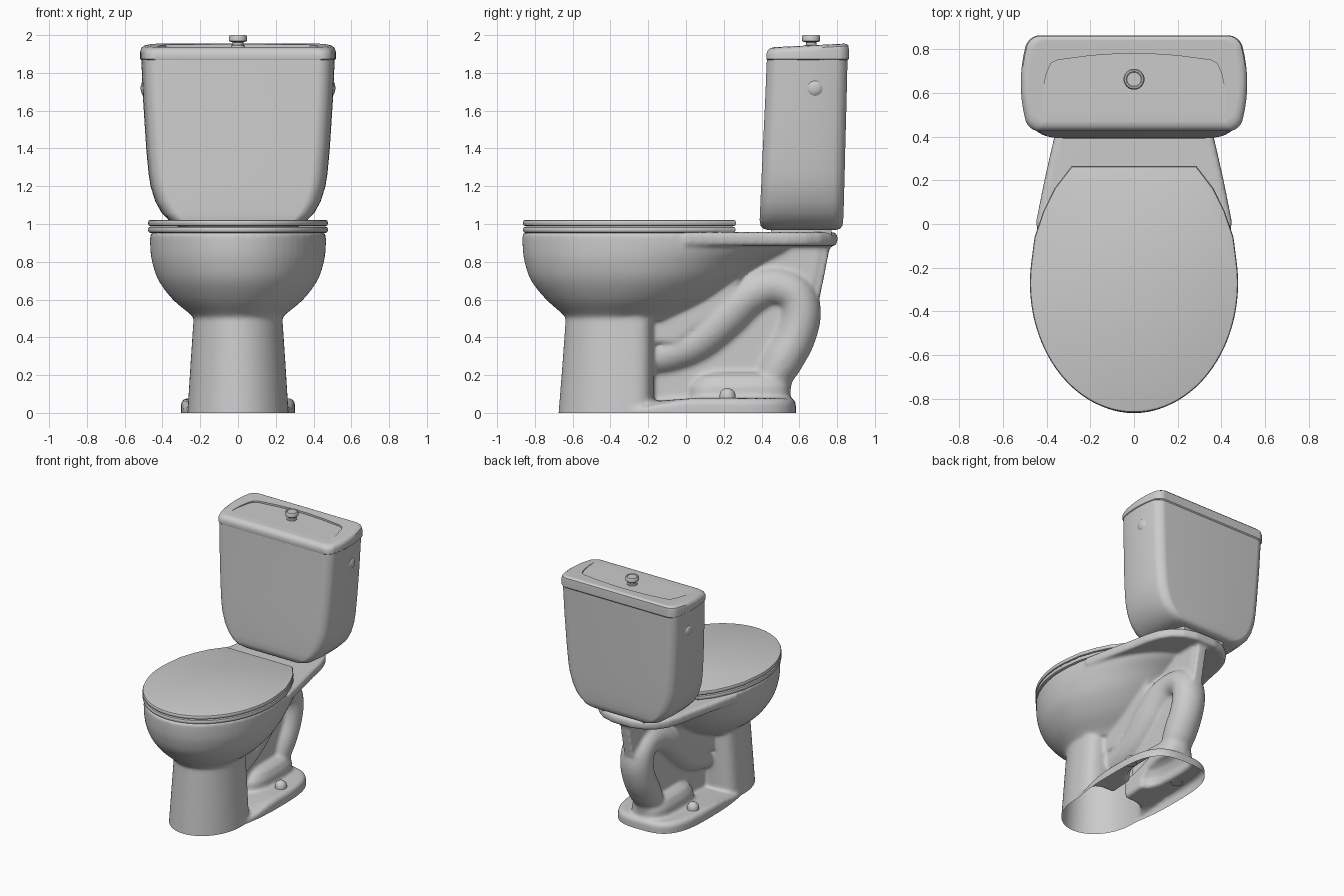
import bpy, bmesh, math
from mathutils import Vector

if "Cube" in bpy.data.objects:
    bpy.data.objects.remove(bpy.data.objects["Cube"], do_unlink=True)

ceramic = bpy.data.materials.new("grey ceramic")
ceramic.use_nodes = True
COLOUR = (0.6, 0.6, 0.6, 1)
ceramic.diffuse_color = COLOUR
ceramic.node_tree.nodes["Principled BSDF"].inputs["Base Color"].default_value = COLOUR


def activate(ob):
    bpy.ops.object.select_all(action='DESELECT')
    ob.select_set(True)
    bpy.context.view_layer.objects.active = ob


def finish(name, bm, angle=35):
    bmesh.ops.recalc_face_normals(bm, faces=bm.faces)
    mesh = bpy.data.meshes.new(name)
    bm.to_mesh(mesh)
    bm.free()
    ob = bpy.data.objects.new(name, mesh)
    bpy.context.collection.objects.link(ob)
    mesh.materials.append(ceramic)
    activate(ob)
    bpy.ops.object.shade_smooth_by_angle(angle=math.radians(angle))
    return ob


def apply_all(ob):
    activate(ob)
    for m in list(ob.modifiers):
        bpy.ops.object.modifier_apply(modifier=m.name)


def spline(rows, n=5):
    """Catmull-Rom resampling of a list of equal-length tuples."""
    out = []
    for i in range(len(rows) - 1):
        a, b, c, d = (rows[max(0, min(len(rows) - 1, i + k))] for k in (-1, 0, 1, 2))
        for t in (s / n for s in range(n)):
            out.append(tuple(0.5 * (2 * q + (r - p) * t + (2 * p - 5 * q + 4 * r - s) * t * t
                                    + (3 * q - p - 3 * r + s) * t ** 3)
                             for p, q, r, s in zip(a, b, c, d)))
    return out + [rows[-1]]


def loft(rings):
    """Closed skin through matching rings."""
    bm = bmesh.new()
    loops = [[bm.verts.new(p) for p in ring] for ring in rings]
    n = len(loops[0])
    for lo, hi in zip(loops, loops[1:]):
        for i in range(n):
            j = (i + 1) % n
            bm.faces.new((lo[i], lo[j], hi[j], hi[i]))
    bm.faces.new(loops[0][::-1])
    bm.faces.new(loops[-1])
    return bm


def oval(z, hw, front, mid, back, ef=2.0, eb=2.0, n=64):
    """Egg-shaped ring with separate front and back curvature."""
    ring = []
    for i in range(n):
        a = math.tau * (i + 0.5) / n
        c, s = math.cos(a), math.sin(a)
        e = eb if s > 0 else ef
        reach = back - mid if s > 0 else mid - front
        ring.append((hw * math.copysign(abs(c) ** (2 / e), c),
                     mid + reach * math.copysign(abs(s) ** (2 / e), s), z))
    return ring


def box_ring(hw, y0, y1, zf, zb, r=0.05, bow=0.07):
    """Rounded rectangle with bowed ends; its height runs from zf to zb."""
    flat = []
    for cx, cy, start in ((1, 1, 0), (-1, 1, 90), (-1, -1, 180), (1, -1, 270)):
        x = cx * (hw - r)
        y = y1 - r if cy > 0 else y0 + r
        flat += [(x + r * math.cos(math.radians(start + k * 10)),
                  y + r * math.sin(math.radians(start + k * 10))) for k in range(10)]
        if start in (90, 270):
            flat += [(cx * hw, y + (y0 + y1 - 2 * y) * k / 8) for k in range(1, 8)]
    mid, half = (y0 + y1) / 2, (y1 - y0) / 2
    return [(x * (1 - bow * ((y - mid) / half) ** 2), y, zf + (zb - zf) * (y - y0) / (y1 - y0)) for x, y in flat]


def slab(outline, z0, z1, r):
    """Slab with softly rounded rim from a plan outline, shrunk about its centre."""
    cy = (min(p[1] for p in outline) + max(p[1] for p in outline)) / 2
    rings = []
    for z, s in ((z0, r), (z0 + r * .3, r * .3), (z0 + r, 0), (z1 - r, 0), (z1 - r * .3, r * .3), (z1, r)):
        k = 1 - s / 0.5
        rings.append([(x * k, cy + (y - cy) * k, z) for x, y in outline])
    return loft(rings)


def mirrored(half):
    """Close an outline, given for the +x side, across x = 0."""
    return half + [(-x, y) for x, y in reversed(half)]


def lathe(name, profile, at, tilt=0, n=32):
    bm = loft([[(r * math.cos(math.tau * i / n), r * math.sin(math.tau * i / n), z)
                for i in range(n)] for r, z in profile])
    ob = finish(name, bm)
    ob.location = at
    ob.rotation_euler = (0, tilt, 0)


def plate(name, outline, hw):
    """Upright plate: a side outline of (y, z) extruded across x."""
    return finish(name, loft([[(x, y, z) for y, z in outline] for x in (-hw, hw)]))


# Bowl: egg-shaped sections that sweep back below the deck
bowl_rows = [(.49, .225, -.63, -.35, -.05), (.52, .25, -.65, -.34, 0), (.6, .345, -.74, -.31, .14),
             (.7, .42, -.82, -.28, .28), (.8, .455, -.855, -.27, .42), (.88, .465, -.865, -.26, .56),
             (.955, .465, -.865, -.26, .6)]
bowl = finish("bowl", loft([oval(*row, eb=1.85) for row in spline(bowl_rows)]))

# Trapway: round pipe rising from the bowl, then falling to the floor
path = [(-.3, .29, .10), (-.12, .31, .11), (.05, .38, .12), (.2, .51, .13), (.32, .62, .125), (.45, .67, .11),
        (.57, .635, .11), (.605, .53, .11), (.575, .4, .11), (.51, .28, .11), (.46, .17, .10), (.45, -.04, .10)]
centres = spline(path, 4)
tube_rings = []
for i, (y, z, r) in enumerate(centres):
    p, q = centres[max(i - 1, 0)], centres[min(i + 1, len(centres) - 1)]
    t = Vector((0, q[0] - p[0], q[1] - p[1])).normalized()
    side = Vector((0, -t.z, t.y))
    tube_rings.append([Vector((1.1 * r * math.cos(a), y, z)) + side * r * math.sin(a)
                       for a in (math.tau * k / 24 for k in range(24))])
trap = finish("trapway", loft(tube_rings))

# Web inside the trapway loop, throat under the bowl, back rib and low outlet mound
web = plate("web", [(-.25, .05), (.5, .05), (.6, .45), (.66, .6), (.72, .9), (-.1, .9), (-.25, .6)], .05)
throat = plate("throat", [(-.25, .36), (-.05, .38), (.2, .58), (.42, .9), (-.1, .9), (-.25, .6)], .13)
rib = plate("back_rib", [(.6, .6), (.705, .6), (.73, .72), (.765, .9), (.62, .9)], .04)
mound = finish("outlet", loft([oval(z, w, f, .3, b, 3, 3, 40) for z, w, f, b in
                               ((-.04, .15, 0, .55), (.14, .145, .02, .55), (.19, .12, .06, .53), (.215, .08, .12, .5))]))

# Pedestal, and a foot whose top slopes down towards the front
pedestal = finish("pedestal", loft([oval(z, w, f, -.34, -.17, 2, 4) for z, w, f in
                                    ((-.04, .27, -.678), (.25, .252, -.655), (.5, .235, -.637), (.56, .235, -.63))]))
foot_rings = [oval(z, w, -.6, .1, b, 2.4, 3.2) for z, w, b in
              ((-.04, .302, .582), (.05, .302, .582), (.068, .295, .575), (.078, .275, .555))]
foot = finish("foot", loft([[(x, y, z * max(.4, min(1, 1 + 2.5 * y))) for x, y, z in ring] for ring in foot_rings]))

# Deck carrying the tank
deck_half = [(.36, -.15), (.45, 0), (.41, .2), (.36, .42), (.335, .55), (.305, .64), (.255, .715), (.18, .772), (.08, .802)]
deck = finish("deck", slab(mirrored(deck_half), .885, .957, .018))

# Fuse these into one softly blended ceramic body, open underneath
activate(bowl)
for ob in (trap, web, throat, rib, mound, pedestal, foot, deck):
    ob.select_set(True)
bpy.ops.object.join()
bowl.name = "ceramic_body"
remesh = bowl.modifiers.new("fuse", 'REMESH')
remesh.mode, remesh.voxel_size = 'VOXEL', .012
soften = bowl.modifiers.new("soften", 'SMOOTH')
soften.factor, soften.iterations = .5, 8
apply_all(bowl)
bm = bmesh.new()
bm.from_mesh(bowl.data)
bmesh.ops.bisect_plane(bm, geom=bm.verts[:] + bm.edges[:] + bm.faces[:], plane_co=(0, 0, 0),
                       plane_no=(0, 0, 1), clear_inner=True)
bm.to_mesh(bowl.data)
bm.free()
bpy.ops.object.shade_smooth_by_angle(angle=math.radians(70))

# Bolt caps on the foot
for name, side in (("left_bolt_cap", 1), ("right_bolt_cap", -1)):
    lathe(name, [(.042, 0), (.042, .025), (.036, .043), (.022, .056), (.006, .061)], (.215 * side, .22, .07))

# Seat and lid: oval front, slanted sides, straight back
def seat_outline(front, back):
    arc = [(.476 * math.sin(a), -.27 + (front + .27) * math.cos(a))
           for a in (math.pi * (k + .5) / 64 for k in range(36))]
    return mirrored(arc + [(.455, -.06), (.414, .06), (.362, .165), (.285, back)])

finish("seat", slab(seat_outline(-.863, .262), .953, .986, .012))
finish("seat_lid", slab(seat_outline(-.863, .265), .989, 1.022, .012))

# Tank with a rounded U-shaped bottom, on a gasket
finish("tank_gasket", slab(mirrored([(.2, .45), (.21, .5), (.21, .7), (.18, .77)]), .94, .985, .01))
tank_rows = [(.968, .24, .435, .79), (.975, .285, .41, .815), (.99, .325, .395, .828), (1.02, .367, .39, .832),
             (1.06, .405, .392, .834), (1.12, .438, .394, .836), (1.2, .463, .398, .838), (1.27, .474, .401, .84),
             (1.4, .486, .407, .843), (1.65, .502, .419, .85), (1.87, .512, .428, .855)]
finish("tank", loft([box_ring(w, a, b, z, z, .06, .06) for z, w, a, b in tank_rows]))
for name, side in (("left_tank_boss", 1), ("right_tank_boss", -1)):
    lathe(name, [(.046, 0), (.034, .01), (.022, .015), (.01, .017), (.003, .0175)], (.498 * side, .68, 1.72),
          side * math.pi / 2)

# Tank cover: sloping top with a shallow level recess
cover_rows = [(.508, .43, .855, 1.866, 1.866), (.518, .425, .862, 1.874, 1.874), (.518, .425, .862, 1.9, 1.925),
              (.512, .432, .86, 1.918, 1.943), (.498, .447, .852, 1.931, 1.952), (.478, .468, .84, 1.936, 1.955)]
cover = finish("tank_cover", loft([box_ring(*row) for row in cover_rows]))
recess_half = [(.43, .4), (.42, .6), (.4, .69), (.38, .735), (.35, .75), (.2, .77), (.05, .78)]
cutter = finish("recess_cutter", loft([[(x, y, z) for x, y in mirrored(recess_half)] for z in (1.938, 2.05)]))
cut = cover.modifiers.new("recess", 'BOOLEAN')
cut.operation, cut.object, cut.solver = 'DIFFERENCE', cutter, 'EXACT'
apply_all(cover)
bpy.data.objects.remove(cutter, do_unlink=True)
bpy.ops.object.shade_smooth_by_angle(angle=math.radians(35))
cover.modifiers.new("even_shading", 'WEIGHTED_NORMAL').keep_sharp = True
apply_all(cover)

# Flush button
lathe("flush_button", [(.038, 0), (.036, .01), (.028, .014), (.028, .028), (.04, .03), (.047, .036),
                       (.048, .058), (.043, .066), (.036, .066), (.032, .063)], (0, .662, 1.934))
